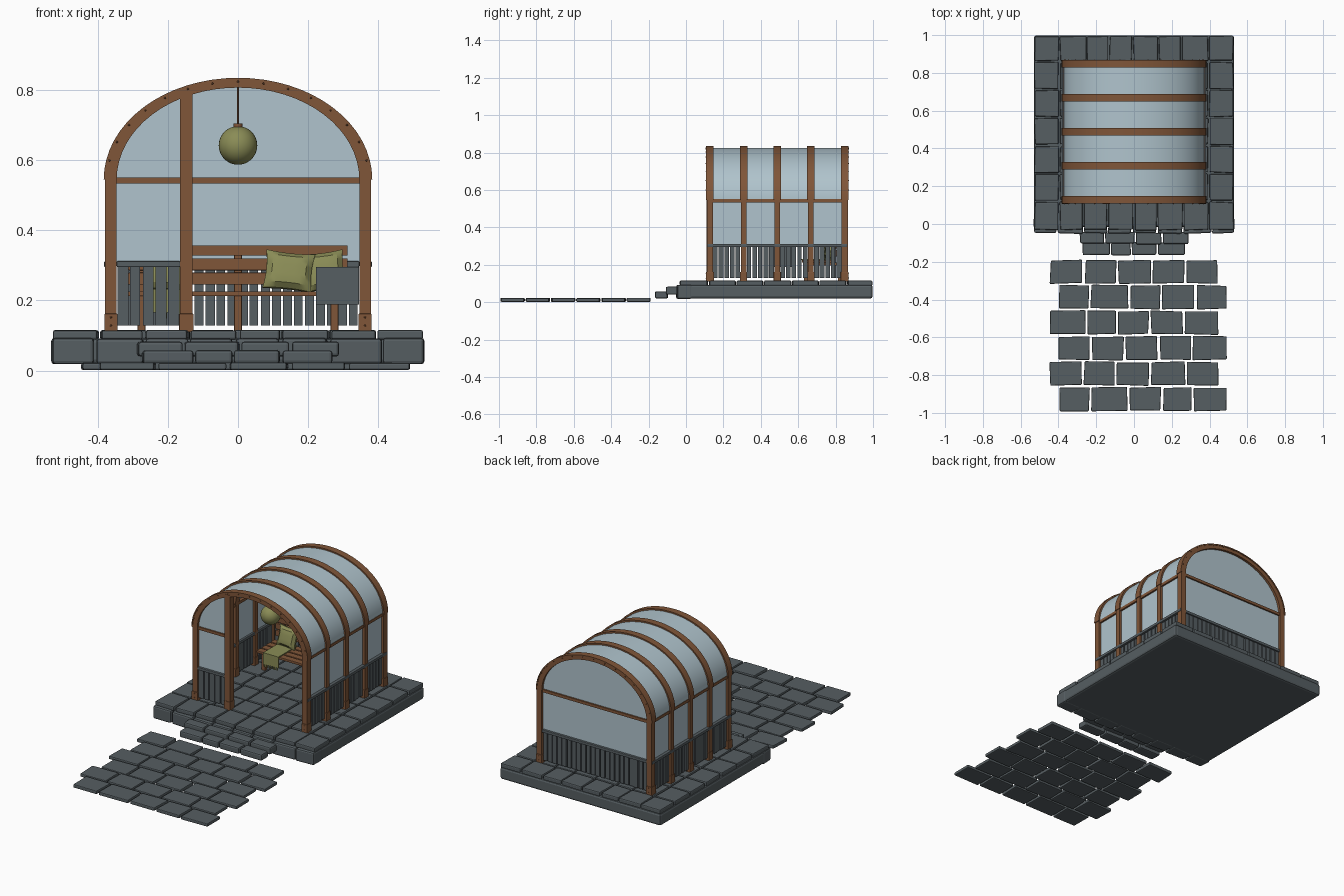
import bpy, bmesh, math, random
from mathutils import Matrix, Vector

if "Cube" in bpy.data.objects:
    bpy.data.objects.remove(bpy.data.objects["Cube"])
random.seed(4)


def material(name, rgb):
    m = bpy.data.materials.new(name)
    m.diffuse_color = (*rgb, 1)
    m.use_nodes = True
    m.node_tree.nodes["Principled BSDF"].inputs["Base Color"].default_value = m.diffuse_color
    return m


SLATE = material("slate grey", (0.093, 0.112, 0.122))
WOOD = material("warm wood", (0.215, 0.092, 0.040))
GLASS = material("pale glass", (0.434, 0.552, 0.610))
OLIVE = material("olive cloth", (0.254, 0.262, 0.093))
Z0, ZS = 0.115, 0.545          # floor level, spring line of the arches
RIBS = [0.128, 0.308, 0.488, 0.668, 0.848]


def finish(name, bm, mat, smooth=False):
    bmesh.ops.recalc_face_normals(bm, faces=bm.faces)
    me = bpy.data.meshes.new(name)
    bm.to_mesh(me)
    bm.free()
    me.materials.append(mat)
    ob = bpy.data.objects.new(name, me)
    bpy.context.collection.objects.link(ob)
    if smooth:
        bpy.context.view_layer.objects.active = ob
        ob.select_set(True)
        bpy.ops.object.shade_smooth_by_angle(angle=math.radians(35))
        ob.select_set(False)
    return ob


def boxes(name, items, mat, bevel=0.0, jitter=0.0):
    """Boxes given as x0, x1, y0, y1, z0, z1, optionally worn at the corners."""
    bm = bmesh.new()
    for x0, x1, y0, y1, z0, z1 in items:
        part = bmesh.new()
        bmesh.ops.create_cube(part, size=1)
        lift = random.uniform(-jitter, jitter) * 0.3
        skew = {}
        for v in part.verts:
            c = v.co.copy()
            key = (c.x > 0, c.y > 0)
            if key not in skew:
                skew[key] = (random.uniform(-jitter, jitter), random.uniform(-jitter, jitter))
            v.co = Vector((x1 if c.x > 0 else x0, y1 if c.y > 0 else y0, z1 if c.z > 0 else z0))
            v.co += Vector((*skew[key], lift if c.z > 0 else 0))
        if bevel:
            bmesh.ops.bevel(part, geom=part.edges[:], offset=bevel, segments=2,
                            affect='EDGES', profile=0.5)
        tmp = bpy.data.meshes.new("tmp")
        part.to_mesh(tmp)
        part.free()
        bm.from_mesh(tmp)
        bpy.data.meshes.remove(tmp)
    return finish(name, bm, mat)


def arch(name, y0, y1, outer, inner, mat, n=32):
    """Half-ellipse band standing on the spring line."""
    bm = bmesh.new()
    rings = []
    for i in range(n + 1):
        t = math.pi * i / n
        rings.append([bm.verts.new((a * math.cos(t), y, ZS + b * math.sin(t)))
                      for (a, b), y in ((outer, y0), (outer, y1), (inner, y1), (inner, y0))])
    for p, q in zip(rings, rings[1:]):
        for k in range(4):
            bm.faces.new((p[k], p[(k + 1) % 4], q[(k + 1) % 4], q[k]))
    bm.faces.new(rings[0])
    bm.faces.new(rings[-1])
    return finish(name, bm, mat, True)


def arched_pane(name, x0, x1, y, mat, n=28):
    """Flat pane that follows the arch along its top edge."""
    bm = bmesh.new()
    pts = [(x0, 0.305), (x1, 0.305)]
    for i in range(n + 1):
        x = x1 + (x0 - x1) * (1 - math.cos(math.pi * i / n)) / 2
        pts.append((x, ZS + 0.275 * math.sqrt(max(0, 1 - (x / 0.361) ** 2))))
    f = bm.faces.new([bm.verts.new((x, y - 0.003, z)) for x, z in pts])
    ext = bmesh.ops.extrude_face_region(bm, geom=[f])
    bmesh.ops.translate(bm, vec=(0, 0.006, 0),
                        verts=[g for g in ext["geom"] if isinstance(g, bmesh.types.BMVert)])
    return finish(name, bm, mat)


def row(x0, x1, n, y0, y1, z0, z1, gap=0.008):
    """A row of n stones with slightly uneven joints."""
    w = (x1 - x0) / n
    e = [x0 + w * i + (random.uniform(-.1, .1) * w if 0 < i < n else 0) for i in range(n + 1)]
    return [(a + gap / 2, b - gap / 2, y0, y1, z0, z1) for a, b in zip(e, e[1:])]


# Stone base, edge stones, floor slabs, steps and path
boxes("stone_base", [(-0.53, 0.53, -0.015, 0.998, 0.02, 0.092)], SLATE, 0.012)
boxes("front_edge_stones", row(-0.535, 0.535, 8, -0.05, 0.03, 0.018, 0.092), SLATE, 0.009, 0.004)
slabs = []
for y0, y1 in [(-0.035, 0.12)] + [(0.12 + .148 * i, 0.268 + .148 * i) for i in range(5)] + [(0.86, 0.998)]:
    slabs += row(-0.53, -0.395, 1, y0 + .004, y1 - .004, 0.088, Z0)
    slabs += row(-0.395, 0.395, 6, y0 + .004, y1 - .004, 0.088, Z0)
    slabs += row(0.395, 0.53, 1, y0 + .004, y1 - .004, 0.088, Z0)
boxes("floor_slabs", slabs, SLATE, 0.006, 0.003)
boxes("upper_step", row(-0.29, 0.29, 4, -0.105, -0.045, 0.04, 0.083), SLATE, 0.008, 0.003)
boxes("lower_step", row(-0.275, 0.275, 4, -0.165, -0.098, 0.02, 0.058), SLATE, 0.008, 0.003)
path = []
for i in range(6):
    s = 0.047 * (i % 2)
    y1 = -0.19 - 0.135 * i
    path += row(-0.45 + s, 0.45 + s, 5, y1 - 0.124, y1, 0.002, 0.022, 0.012)
boxes("path_stones", path, SLATE, 0.005, 0.004)

# Timber frame: ribs with capping strips, posts with feet, rails
for i, y in enumerate(RIBS):
    arch(f"rib_{i}", y - 0.017, y + 0.017, (0.379, 0.285), (0.346, 0.262), WOOD)
    arch(f"rib_cap_{i}", y - 0.02, y + 0.02, (0.383, 0.290), (0.377, 0.283), WOOD)
posts, feet, rails, panes = [], [], [], []
for s in (-1, 1):
    for i, y in enumerate(RIBS):
        h = 0.017 if i in (0, 4) else 0.015
        posts.append((s * 0.3625 - 0.0165, s * 0.3625 + 0.0165, y - h, y + h, Z0 - .005, ZS + .003))
        feet.append((s * 0.3625 - 0.019, s * 0.3625 + 0.019, y - h - .004, y + h + .004, Z0 - .005, 0.162))
    rails.append((s * 0.361 - 0.013, s * 0.361 + 0.013, RIBS[0], RIBS[4], 0.534, 0.551))
    panes.append((s * 0.361 - 0.003, s * 0.361 + 0.003, RIBS[0], RIBS[4], 0.305, ZS))
rails += [(-0.346, 0.346, 0.838, 0.86, 0.534, 0.551), (-0.346, -0.16, 0.117, 0.139, 0.534, 0.551)]
posts.append((-0.165, -0.13, 0.109, 0.147, Z0 - .005, 0.797))
feet.append((-0.168, -0.127, 0.106, 0.150, Z0 - .005, 0.162))
boxes("posts", posts, WOOD)
boxes("post_feet", feet, WOOD, 0.002)
boxes("rails", rails, WOOD)

# Rivets on the end arches and post feet
bm = bmesh.new()
spots = [(0.374 * math.cos(math.pi * k / 16), ZS + 0.279 * math.sin(math.pi * k / 16)) for k in range(1, 16)]
spots += [(s * 0.3625, z) for s in (-1, 1) for z in (0.128, 0.152)]
for x, z in spots:
    for y in (0.107, 0.869):
        bmesh.ops.create_uvsphere(bm, u_segments=8, v_segments=5, radius=0.003,
                                  matrix=Matrix.Translation((x, y, z)))
finish("rivets", bm, WOOD, True)

# Glazing
arch("roof_glass", RIBS[0], RIBS[4], (0.372, 0.280), (0.366, 0.274), GLASS, 48)
boxes("side_glass", panes, GLASS)
arched_pane("back_glass", -0.36, 0.36, 0.848, GLASS)
arched_pane("front_glass", -0.36, -0.15, 0.128, GLASS)


# Plank cladding with capping boards
def planks(a, b, n):
    w = (b - a) / n
    return [(a + w * i + .002, a + w * (i + 1) - random.uniform(.002, .006)) for i in range(n)]


clad, caps = [], []
for s in (-1, 1):
    for y0, y1 in zip(RIBS, RIBS[1:]):
        for a, b in planks(y0 + 0.015, y1 - 0.015, 5):
            t = random.uniform(0.005, 0.009)
            clad.append((s * 0.361 - t, s * 0.361 + t, a, b, 0.128, 0.298))
    caps.append((s * 0.364 - 0.018, s * 0.364 + 0.018, 0.115, 0.862, 0.295, 0.312))
for x0, x1, y, n in ((-0.346, 0.346, 0.848, 22), (-0.346, -0.165, 0.128, 5)):
    for a, b in planks(x0, x1, n):
        t = random.uniform(0.005, 0.009)
        clad.append((a, b, y - t, y + t, 0.128, 0.298))
    caps.append((x0, x1, y - 0.016, y + 0.016, 0.295, 0.312))
boxes("cladding_planks", clad, SLATE)
boxes("cladding_caps", caps, SLATE, 0.003)

# Bench against the back wall
bench = [(-0.313, 0.313, 0.80, 0.815, z, z + h) for z, h in ((0.245, .034), (0.286, .034), (0.328, .029))]
bench += [(-0.313, 0.313, 0.62 + .045 * i, 0.658 + .045 * i, 0.212, 0.226) for i in range(4)]
for x in (-0.275, 0, 0.275):
    bench.append((x - .011, x + .011, 0.63, 0.652, Z0 - .003, 0.213))
    bench.append((x - .011, x + .011, 0.812, 0.828, Z0 - .003, 0.35))
    bench.append((x - .011, x + .011, 0.64, 0.82, 0.195, 0.213))
boxes("bench", bench, WOOD, 0.002)


# Cushions, throw and box
def cushion(name, loc, w, h, tilt, roll):
    bm = bmesh.new()
    bmesh.ops.create_cube(bm, size=2)
    bmesh.ops.subdivide_edges(bm, edges=bm.edges[:], cuts=7, use_grid_fill=True)
    for v in bm.verts:
        x, y, z = v.co
        puff = 0.25 + 0.75 * math.sqrt((1 - x ** 4) * (1 - z ** 4))
        v.co = (x * w / 2 * (1 - .08 * (1 - z * z)), y * 0.026 * puff, z * h / 2 * (1 - .08 * (1 - x * x)))
    ob = finish(name, bm, OLIVE, True)
    ob.location = loc
    ob.rotation_euler = (math.radians(tilt), math.radians(roll), 0)


cushion("cushion_left", (-0.20, 0.755, 0.284), 0.12, 0.115, -15, 4)
cushion("cushion_mid", (0.145, 0.745, 0.283), 0.14, 0.112, -15, 6)
cushion("cushion_right", (0.245, 0.77, 0.283), 0.12, 0.112, -12, -7)
throw = [(-0.26, -0.16, 0.61, 0.79, 0.226, 0.232), (-0.26, -0.16, 0.608, 0.616, 0.165, 0.232)]
throw += [(-0.26 + .0125 * i, -0.253 + .0125 * i, 0.61, 0.614, 0.148, 0.166) for i in range(8)]
boxes("throw", throw, OLIVE)
boxes("wall_box", [(0.222, 0.345, 0.45, 0.57, 0.188, 0.295)], SLATE, 0.001)

# Hanging lamp
bm = bmesh.new()
bmesh.ops.create_uvsphere(bm, u_segments=32, v_segments=20, radius=0.055,
                          matrix=Matrix.Translation((0, 0.308, 0.642)))
finish("lamp_globe", bm, OLIVE, True)
bm = bmesh.new()
for r, z0, z1 in ((0.0025, 0.70, 0.81), (0.013, 0.693, 0.704)):
    bmesh.ops.create_cone(bm, cap_ends=True, segments=16, radius1=r, radius2=r, depth=z1 - z0,
                          matrix=Matrix.Translation((0, 0.308, (z0 + z1) / 2)))
finish("lamp_cord", bm, WOOD, True)
